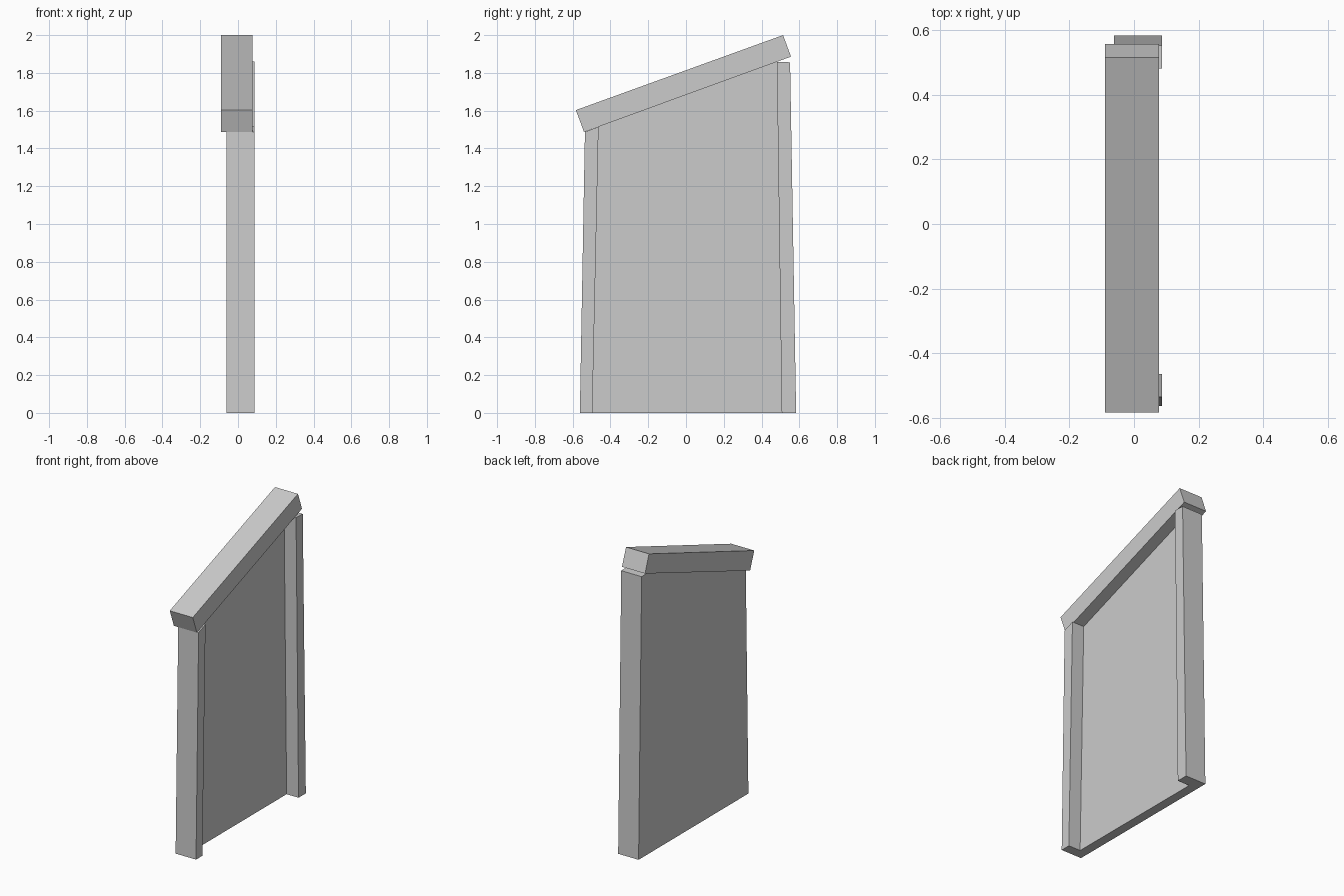
import bpy
import bmesh

if "Cube" in bpy.data.objects:
    bpy.data.objects.remove(bpy.data.objects["Cube"])


def finish(name, bm):
    bmesh.ops.recalc_face_normals(bm, faces=bm.faces)
    mesh = bpy.data.meshes.new(name)
    bm.to_mesh(mesh)
    bm.free()
    obj = bpy.data.objects.new(name, mesh)
    bpy.context.collection.objects.link(obj)
    return obj


# Wall panel with two tapering posts: a U-shaped section lofted upwards
BACK, PANEL, POST = -0.062, 0.0, 0.087
# (y, z) of front outer, front inner, rear inner, rear outer
low = [(-0.562, 0), (-0.496, 0), (0.507, 0), (0.583, 0)]
high = [(-0.535, 1.488), (-0.463, 1.515), (0.481, 1.859), (0.551, 1.856)]
section = [(BACK, 0), (POST, 0), (POST, 1), (PANEL, 1), (PANEL, 2),
           (POST, 2), (POST, 3), (BACK, 3), (BACK, 2), (BACK, 1)]

bm = bmesh.new()
rings = [[bm.verts.new((x, *ends[i])) for x, i in section] for ends in (low, high)]
n = len(section)
for i in range(n):
    j = (i + 1) % n
    bm.faces.new((rings[0][i], rings[0][j], rings[1][j], rings[1][i]))
for ring in rings:
    for ids in ((0, 1, 2, 3, 9), (9, 3, 4, 8), (8, 4, 5, 6, 7)):
        bm.faces.new([ring[i] for i in ids])
finish("wall_with_posts", bm)

# Sloping cap beam: side profile extruded across x
profile = [(-0.583, 1.603), (-0.54, 1.487), (0.556, 1.886), (0.514, 2.0)]
bm = bmesh.new()
face = bm.faces.new([bm.verts.new((-0.09, y, z)) for y, z in profile])
geom = bmesh.ops.extrude_face_region(bm, geom=[face])["geom"]
bmesh.ops.translate(bm, vec=(0.168, 0, 0),
                    verts=[v for v in geom if isinstance(v, bmesh.types.BMVert)])
finish("sloping_cap", bm)
